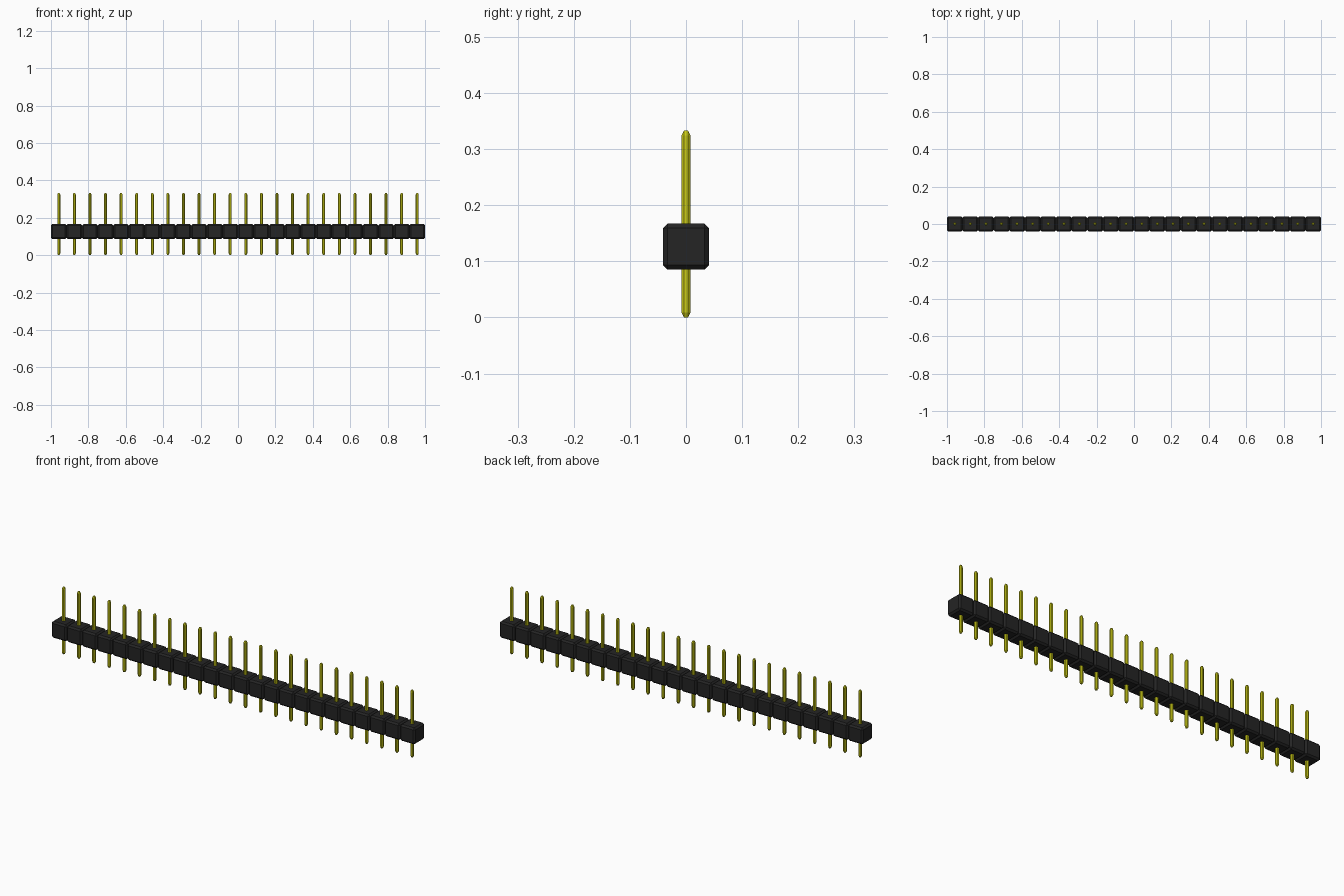
import bpy
import bmesh
from mathutils import Vector

cube = bpy.data.objects.get("Cube")
if cube:
    bpy.data.objects.remove(cube, do_unlink=True)

COUNT = 24
PITCH = 2 / COUNT


def material(name, color):
    mat = bpy.data.materials.new(name)
    mat.use_nodes = True
    mat.diffuse_color = color
    mat.node_tree.nodes["Principled BSDF"].inputs["Base Color"].default_value = color
    return mat


def chamfered_box(name, half, offset, center, mat, tip=None):
    """Box with every edge chamfered; tip stretches the end chamfers along z."""
    bm = bmesh.new()
    bmesh.ops.create_cube(bm, size=2)
    bmesh.ops.scale(bm, vec=half, verts=bm.verts)
    bmesh.ops.bevel(bm, geom=bm.edges[:], offset=offset, segments=1,
                    affect='EDGES', clamp_overlap=True)
    if tip:
        for v in bm.verts:
            if abs(v.co.z) < half.z - offset / 2:
                v.co.z = (half.z - tip) * (1 if v.co.z > 0 else -1)
    mesh = bpy.data.meshes.new(name)
    bm.to_mesh(mesh)
    bm.free()
    mesh.materials.append(mat)
    obj = bpy.data.objects.new(name, mesh)
    obj.location = center
    bpy.context.collection.objects.link(obj)
    return obj


black = material("black plastic", (0.018, 0.018, 0.018, 1))
gold = material("yellow metal", (0.6, 0.6, 0.008, 1))

# One housing block and one pointed pin per position
block_half = Vector((PITCH / 2, PITCH / 2 - 0.0005, 0.041))
pin_half = Vector((0.008, 0.008, 0.1667))
for i in range(COUNT):
    x = (i + 0.5) * PITCH - 1
    chamfered_box(f"housing_block_{i + 1}", block_half, 0.008, (x, 0, 0.126), black)
    chamfered_box(f"pin_{i + 1}", pin_half, 0.0045, (x, 0, pin_half.z), gold, tip=0.009)
